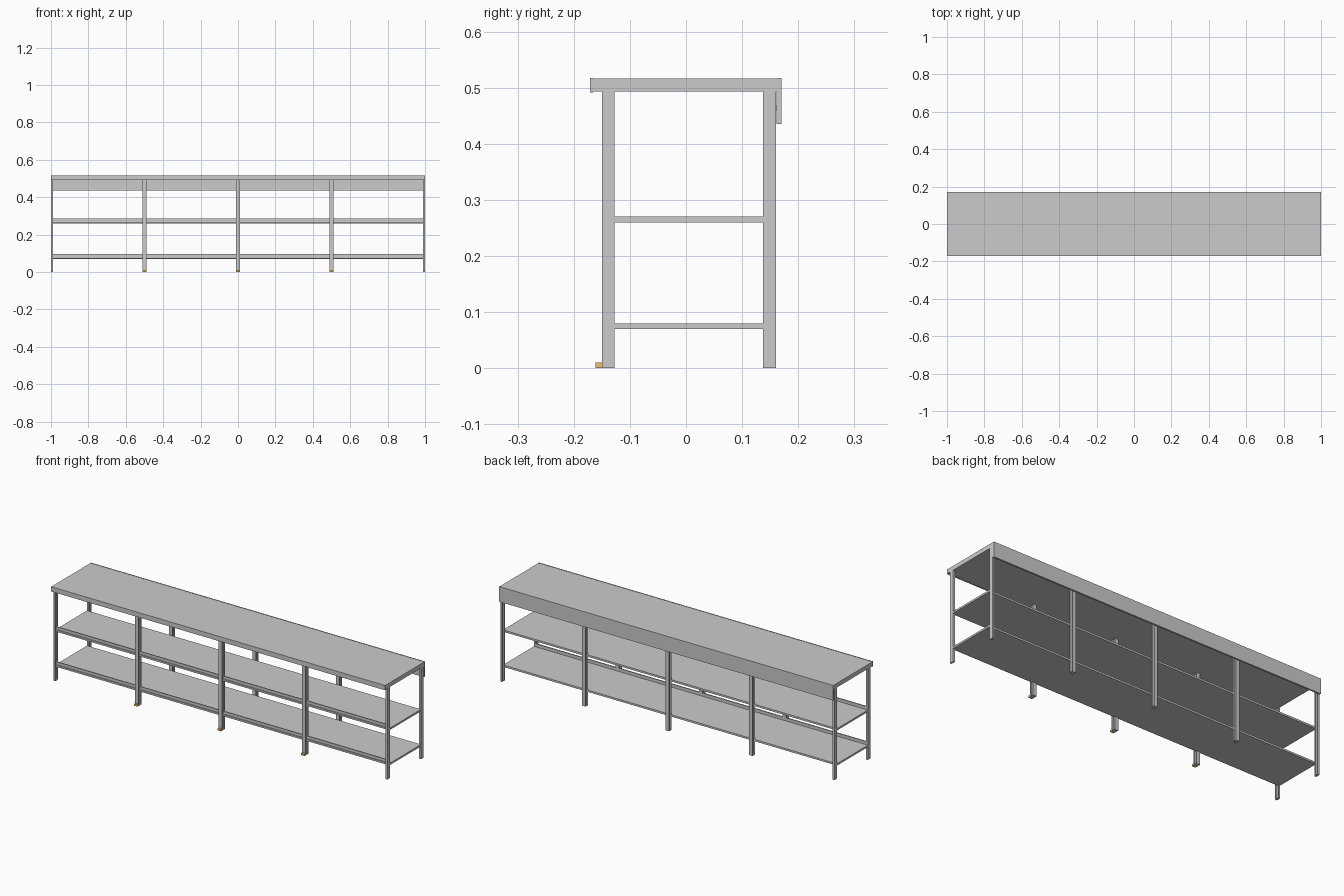
import bpy, bmesh

if "Cube" in bpy.data.objects:
    bpy.data.objects.remove(bpy.data.objects["Cube"])

ORANGE = bpy.data.materials.new("orange")
ORANGE.diffuse_color = (0.85, 0.55, 0.15, 1)
ORANGE.use_nodes = True
ORANGE.node_tree.nodes["Principled BSDF"].inputs["Base Color"].default_value = ORANGE.diffuse_color


def boxes(name, ranges, mat=None):
    """One object made of boxes given as (x0, x1, y0, y1, z0, z1)."""
    bm = bmesh.new()
    for x0, x1, y0, y1, z0, z1 in ranges:
        geo = bmesh.ops.create_cube(bm, size=1)["verts"]
        for v in geo:
            v.co = (x1 if v.co.x > 0 else x0,
                    y1 if v.co.y > 0 else y0,
                    z1 if v.co.z > 0 else z0)
    me = bpy.data.meshes.new(name)
    bm.to_mesh(me)
    bm.free()
    ob = bpy.data.objects.new(name, me)
    bpy.context.collection.objects.link(ob)
    if mat:
        me.materials.append(mat)
    return ob


def channel(name, x, side, y0, y1, height):
    """Upright C-channel whose web is at x and whose open side faces 'side'."""
    w, t = 0.0105, 0.003
    prof = [(0, y0), (w, y0), (w, y0 + t), (t, y0 + t),
            (t, y1 - t), (w, y1 - t), (w, y1), (0, y1)]
    bm = bmesh.new()
    face = bm.faces.new([bm.verts.new((x + side * a, b, 0)) for a, b in prof])
    ext = bmesh.ops.extrude_face_region(bm, geom=[face])["geom"]
    for v in ext:
        if isinstance(v, bmesh.types.BMVert):
            v.co.z = height
    bmesh.ops.recalc_face_normals(bm, faces=bm.faces)
    me = bpy.data.meshes.new(name)
    bm.to_mesh(me)
    bm.free()
    ob = bpy.data.objects.new(name, me)
    bpy.context.collection.objects.link(ob)


# worktop with slim edge strips front and back
boxes("worktop", [(-1, 1, -0.166, 0.165, 0.493, 0.516)])
boxes("worktop_front_edge", [(-1, 1, -0.171, -0.166, 0.491, 0.517)])
boxes("worktop_back_edge", [(-1, 1, 0.165, 0.170, 0.493, 0.517)])

# apron under the back edge
boxes("back_apron", [(-1, 1, 0.161, 0.170, 0.435, 0.493)])

# legs: single channels at the ends, back-to-back pairs between the bays
for x in (-1, -0.5, 0, 0.5, 1):
    for side in (1, -1):
        if abs(x + side * 0.01) > 1:
            continue
        for part, y0, y1 in (("front", -0.150, -0.127), ("back", 0.137, 0.160)):
            channel(part + "_leg", x, side, y0, y1, 0.493)
            a, b = sorted((x + side * 0.003, x + side * 0.0105))
            boxes(part + "_leg_foot_cap", [(a, b, y0 + 0.003, y1 - 0.003, 0, 0.004)])

# two shelves, each with a raised front rail
for z in (0.07, 0.26):
    boxes("shelf", [(-1, 1, -0.127, 0.137, z, z + 0.01)])
    boxes("shelf_front_rail", [(-0.997, 0.997, -0.139, -0.127, z + 0.003, z + 0.012),
                               (-0.997, 0.997, -0.133, -0.127, z + 0.012, z + 0.027)])

# small orange stops in front of the legs
for x in (-0.5, 0, 0.5):
    boxes("foot_stop", [(x - 0.0105, x + 0.0105, -0.161, -0.150, 0, 0.01)], ORANGE)

# fixing screws on the inner face of the apron
for i in range(6):
    x = -0.885 + i * 0.354
    boxes("apron_screw", [(x - 0.006, x + 0.006, 0.158, 0.161, 0.460, 0.468)])
